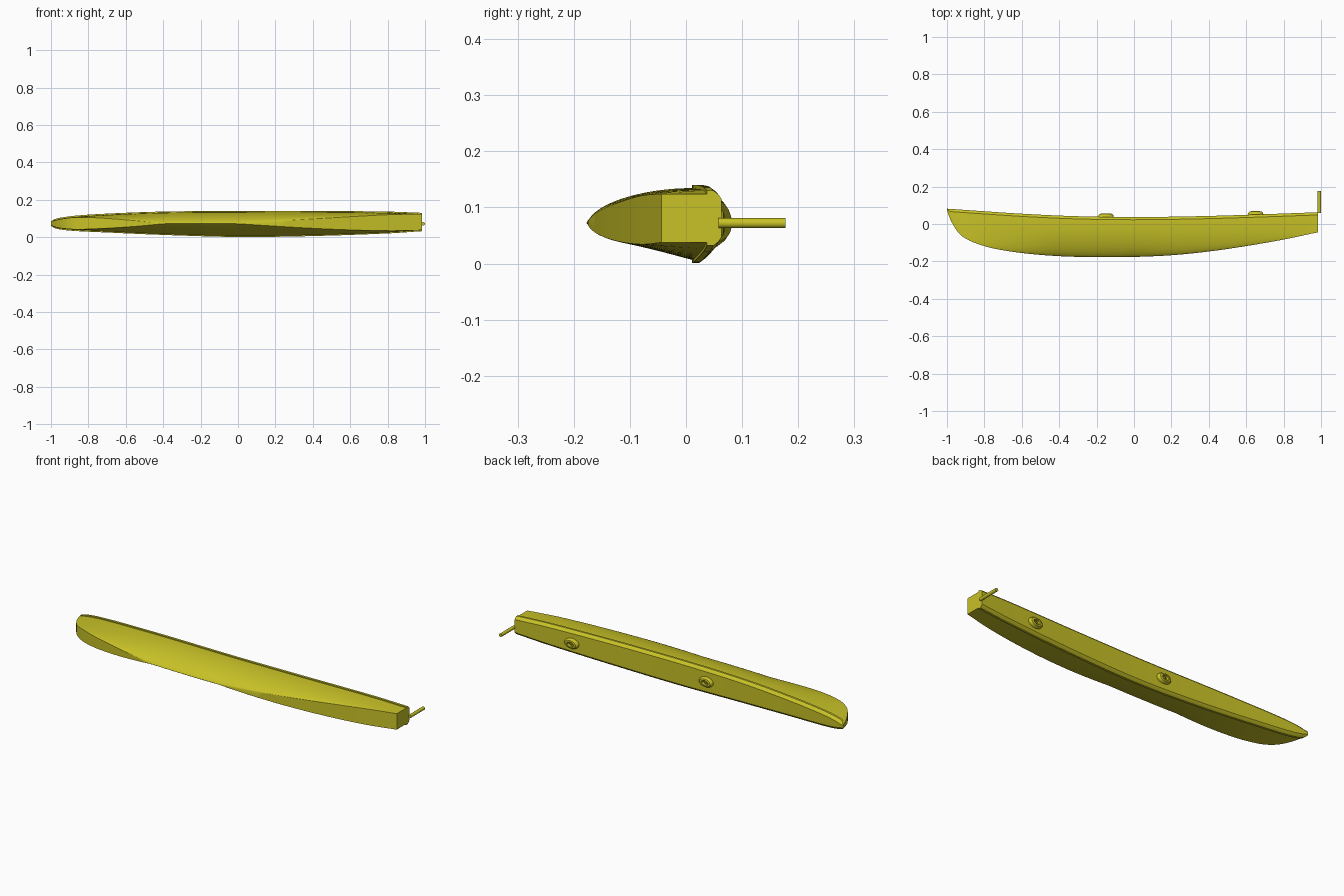
import bpy, bmesh, math
from mathutils import Matrix, Vector

if "Cube" in bpy.data.objects:
    bpy.data.objects.remove(bpy.data.objects["Cube"])

yellow = bpy.data.materials.new("olive_yellow")
yellow.diffuse_color = (0.58, 0.54, 0.02, 1)
yellow.use_nodes = True
yellow.node_tree.nodes["Principled BSDF"].inputs["Base Color"].default_value = yellow.diffuse_color
ZC = 0.072  # centre plane of the boat, which lies on its side

# Hull lines along x: position, value
KEEL = [(-1, .074), (-.98, .02), (-.94, -.045), (-.9, -.078), (-.84, -.105), (-.75, -.131),
        (-.6, -.155), (-.4, -.172), (-.2, -.177), (0, -.176), (.2, -.167), (.4, -.147),
        (.6, -.118), (.8, -.083), (.985, -.044)]
SHEER = [(-1, .082), (-.8, .068), (-.6, .055), (-.4, .045), (-.2, .039), (0, .037),
         (.2, .039), (.4, .043), (.6, .049), (.8, .056), (.985, .063)]
UPPER = [(-1, .010), (-.985, .022), (-.95, .032), (-.87, .043), (-.7, .054), (-.4, .065),
         (0, .068), (.4, .068), (.8, .065), (.985, .058)]
LOWER = [(-1, .010), (-.985, .022), (-.95, .031), (-.87, .039), (-.7, .047), (-.4, .060),
         (0, .071), (.4, .066), (.8, .052), (.985, .040)]


def curve(pts, x):
    """Smooth interpolation through the given points."""
    n = len(pts)
    slope = []
    for i in range(n):
        a, b = pts[max(i - 1, 0)], pts[min(i + 1, n - 1)]
        slope.append((b[1] - a[1]) / (b[0] - a[0]))
    i = max(j for j in range(n - 1) if pts[j][0] <= x + 1e-9)
    (x0, y0), (x1, y1) = pts[i], pts[i + 1]
    h = x1 - x0
    t = (x - x0) / h
    return ((2*t**3 - 3*t**2 + 1) * y0 + (t**3 - 2*t**2 + t) * h * slope[i]
            + (3*t**2 - 2*t**3) * y1 + (t**3 - t**2) * h * slope[i + 1])


def flat(x):
    """Share of the bottom that is flat: none amidships, full at the ends."""
    if x < -.4:
        return min((-.4 - x) / .47, 1) * .92
    return max(x, 0) / .985


def half_section(x, width, shape, sign):
    yk, ys, w = curve(KEEL, x), curve(SHEER, x), curve(width, x)
    rail = min(.026, .5 * (ys - yk))
    lip = rail * .22
    w -= lip
    f = w * flat(x)
    pts = []
    for i in range(15):
        s = (i / 14) ** 2
        pts.append((yk + (ys - rail - yk) * s, f + (w - f) * shape(s)))
    pts += [(ys - rail, w + lip), (ys - rail * .55, w + lip),
            (ys - rail * .2, w - lip * .2), (ys, w - lip * 1.5), (ys, 0)]
    return [Vector((x, y, ZC + sign * z)) for y, z in pts]


def add_object(name, bm):
    bmesh.ops.recalc_face_normals(bm, faces=bm.faces)
    me = bpy.data.meshes.new(name)
    bm.to_mesh(me)
    bm.free()
    ob = bpy.data.objects.new(name, me)
    bpy.context.collection.objects.link(ob)
    me.materials.append(yellow)
    bpy.ops.object.select_all(action='DESELECT')
    ob.select_set(True)
    bpy.context.view_layer.objects.active = ob
    bpy.ops.object.shade_smooth_by_angle(angle=math.radians(25))
    return ob


# Hull with rail and deck, lofted from bow to transom
bm = bmesh.new()
rings = []
STATIONS = 70
for k in range(STATIONS + 1):
    x = -1 + 1.985 * (k / STATIONS) ** 1.5
    up = half_section(x, UPPER, lambda s: (1 - (1 - s) ** 2) ** .7, 1)
    low = half_section(x, LOWER, lambda s: s ** .8, -1)
    rings.append([bm.verts.new(p) for p in up + low[::-1][1:]])
n = len(rings[0])
for a, b in zip(rings, rings[1:]):
    for i in range(n):
        j = (i + 1) % n
        bm.faces.new((a[i], a[j], b[j], b[i]))
bm.faces.new(rings[0])
bm.faces.new(rings[-1])
bmesh.ops.remove_doubles(bm, verts=bm.verts, dist=1e-5)
bmesh.ops.dissolve_degenerate(bm, edges=bm.edges, dist=1e-5)
add_object("hull", bm)

# Oval deck fittings: low mounds with a recessed hole and a small plug
PROFILE = [(1, -.006), (.93, .008), (.75, .016), (.5, .018), (.4, .016), (.36, .004),
           (.16, .004), (.14, .011)]
for name, x in (("fore_deck_fitting", -.15), ("aft_deck_fitting", .65)):
    bm = bmesh.new()
    y = curve(SHEER, x)
    loops = [[bm.verts.new((x + .043 * r * math.cos(a), y + h, ZC + .028 * r * math.sin(a)))
              for a in (math.tau * i / 28 for i in range(28))] for r, h in PROFILE]
    for a, b in zip(loops, loops[1:]):
        for i in range(28):
            bm.faces.new((a[i], a[(i + 1) % 28], b[(i + 1) % 28], b[i]))
    bm.faces.new(loops[0])
    bm.faces.new(loops[-1])
    add_object(name, bm)

# Stern pole
bm = bmesh.new()
bmesh.ops.create_cone(bm, cap_ends=True, segments=20, radius1=.009, radius2=.009, depth=.119,
                      matrix=Matrix.Translation((.991, .1175, ZC)) @ Matrix.Rotation(math.pi / 2, 4, 'X'))
add_object("stern_pole", bm)
